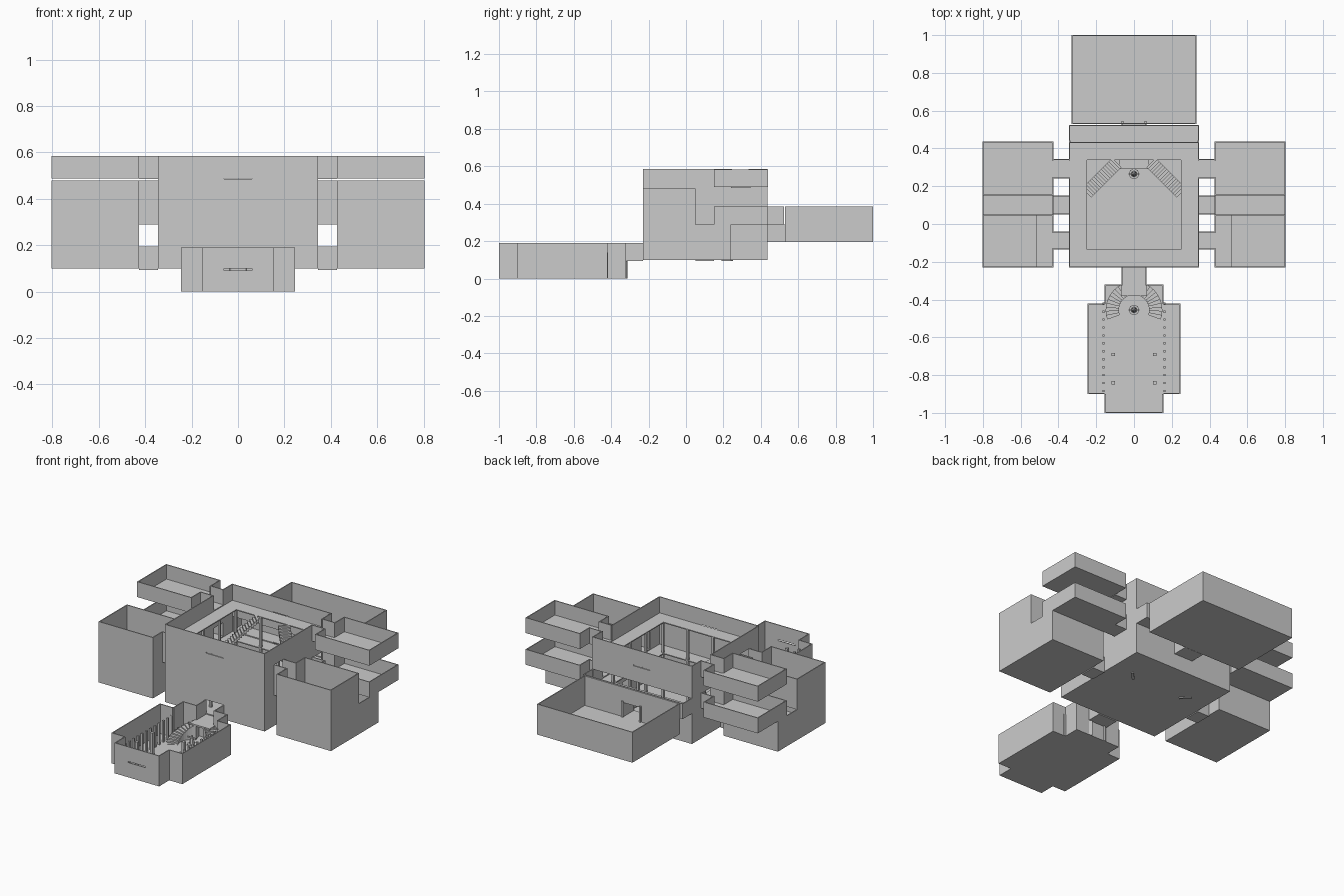
import bpy, bmesh, math
from mathutils import Matrix, Vector

if "Cube" in bpy.data.objects:
    bpy.data.objects.remove(bpy.data.objects["Cube"])

T = 0.006  # sheet thickness of walls and floors


def finish(name, bm, mirror=False, thick=False):
    me = bpy.data.meshes.new(name)
    bm.to_mesh(me)
    bm.free()
    ob = bpy.data.objects.new(name, me)
    bpy.context.collection.objects.link(ob)
    if thick:
        m = ob.modifiers.new("thickness", 'SOLIDIFY')
        m.thickness, m.offset = T, -1
    if mirror:
        m = ob.modifiers.new("mirror", 'MIRROR')
        m.use_axis = (True, False, False)
        m.use_mirror_merge = False
    return ob


def shell(name, plan, z0, z1, holes=None, mirror=False):
    """Open-topped room; holes[edge] = list of (from, to, z from, z to)."""
    bm = bmesh.new()
    bm.faces.new([bm.verts.new((x, y, z0)) for x, y in reversed(plan)])
    for i, a in enumerate(plan):
        b = plan[(i + 1) % len(plan)]
        k = 0 if abs(a[0] - b[0]) > 1e-6 else 1
        cuts = (holes or {}).get(i, [])
        lo, hi = sorted((a[k], b[k]))
        ts = sorted({lo, hi, *[c for h in cuts for c in h[:2] if lo < c < hi]}, reverse=a[k] > b[k])
        zs = sorted({z0, z1, *[c for h in cuts for c in h[2:] if z0 < c < z1]})

        def at(t, z):
            return (t, a[1], z) if k == 0 else (a[0], t, z)
        new = []
        for t, u in zip(ts, ts[1:]):
            for p, q in zip(zs, zs[1:]):
                mt, mz = (t + u) / 2, (p + q) / 2
                if not any(h[0] < mt < h[1] and h[2] < mz < h[3] for h in cuts):
                    vs = [bm.verts.new(at(*c)) for c in ((t, p), (u, p), (u, q), (t, q))]
                    bm.faces.new(vs)
                    new += vs
        bmesh.ops.remove_doubles(bm, verts=new, dist=1e-5)
    return finish(name, bm, mirror, True)


def rect(x0, x1, y0, y1):
    return [(x0, y0), (x1, y0), (x1, y1), (x0, y1)]


def box(bm, x0, x1, y0, y1, z0, z1):
    m = Matrix.Translation(((x0 + x1) / 2, (y0 + y1) / 2, (z0 + z1) / 2))
    bmesh.ops.create_cube(bm, size=1, matrix=m @ Matrix.Diagonal((x1 - x0, y1 - y0, z1 - z0, 1)))


def boxes(name, items, mirror=False):
    bm = bmesh.new()
    for it in items:
        box(bm, *it)
    return finish(name, bm, mirror)


def flight(name, a, b, width, n):
    """Straight stair from low point a to high point b, mirrored."""
    a, b = Vector(a), Vector(b)
    d = b - a
    run = d.xy.length / n
    bm = bmesh.new()
    for i in range(n):
        c = a + d * ((i + 0.5) / n)
        c.z = a.z + d.z * (i + 1) / n - 0.01
        bmesh.ops.create_cube(bm, size=1, matrix=Matrix.Translation(c)
                              @ Matrix.Rotation(math.atan2(d.y, d.x), 4, 'Z')
                              @ Matrix.Diagonal((run, width, 0.02, 1)))
    return finish(name, bm, True)


def statue(name, y, z):
    bm = bmesh.new()
    for r1, r2, h, dz in ((.028, .028, .012, 0), (.016, .012, .03, .012), (.012, .004, .022, .042)):
        bmesh.ops.create_cone(bm, cap_ends=True, segments=8, radius1=r1, radius2=r2, depth=h,
                              matrix=Matrix.Translation((0, y, z + dz + h / 2)))
    box(bm, -.03, .03, y - .003, y + .003, z + .045, z + .053)
    return finish(name, bm)


# Entrance hall: nave with side aisles
shell("entrance_hall", [(-.155, -1), (.155, -1), (.155, -.9), (.245, -.9), (.245, -.42), (.155, -.42),
                        (.155, -.32), (-.155, -.32), (-.155, -.42), (-.245, -.42), (-.245, -.9), (-.155, -.9)],
      0, .19, {0: [(-.06, .06, .092, .099)], 6: [(-.06, .06, .1, .19)]})
boxes("aisle_columns", [(.155, .167, y, y + .012, 0, .14)
                        for y in [-.89 + .042 * i for i in range(12)]], True)
boxes("nave_pillars", [(.1, .118, y, y + .018, 0, .15) for y in (-.85, -.7)], True)

# Curved double stair up to the landing
bm = bmesh.new()
cx, n = (0, -.455), 12
for i in range(n):
    h = .1 * (i + 1) / n
    a0, a1 = (math.radians(-28 + 100 * k / n) for k in (i, i + 1))
    pts = [(r * math.cos(a), cx[1] + r * math.sin(a)) for r, a in ((.08, a0), (.15, a0), (.15, a1), (.08, a1))]
    f = bm.faces.new([bm.verts.new((x, y, 0)) for x, y in pts])
    ex = bmesh.ops.extrude_face_region(bm, geom=[f])
    bmesh.ops.translate(bm, vec=(0, 0, h), verts=[v for v in ex["geom"] if isinstance(v, bmesh.types.BMVert)])
bmesh.ops.recalc_face_normals(bm, faces=bm.faces)
finish("curved_stairs", bm, True)
boxes("stair_landing", [(-.07, .07, -.38, -.325, .09, .1)])
statue("entrance_statue", -.455, T)
shell("entrance_passage", rect(-.065, .065, -.32, -.23), .094, .19,
      {0: [(-.06, .06, .1, .19)], 2: [(-.06, .06, .1, .19)]})

# Central hall with doorways on every level
shell("central_hall", rect(-.345, .345, -.23, .435), .1, .585, {
    0: [(-.06, .06, .1, .19), (-.06, .06, .481, .488)],
    2: [(-.335, .335, .296, .385), (-.06, .06, .2, .296), (-.06, .06, .481, .488)],
    **{e: [(.055, .145, .1, .19), (-.13, -.045, .296, .48), (.245, .335, .296, .38),
           (.245, .335, .491, .585)] for e in (1, 3)}})
for label, z in (("middle", .29), ("upper", .485)):
    boxes(label + "_gallery", [(-.34, .34, -.225, -.135, z - T, z), (-.34, .34, .34, .43, z - T, z),
                               (-.34, -.25, -.135, .34, z - T, z), (.25, .34, -.135, .34, z - T, z)])
for label, z, h in (("lower", .105, .18), ("middle", .29, .19)):
    boxes(label + "_gallery_columns", [(x, x + .014, y, y + .014, z, z + h)
                                       for x, y in ((.252, -.15), (.252, .02), (.252, .18), (.252, .342),
                                                    (.08, -.15), (.08, .342))], True)

# Hall stairs
boxes("hall_landing", [(-.08, .08, .29, .43, .185, .195)])
flight("lower_hall_stairs", (.2, .215, .105), (.09, .325, .195), .07, 10)
flight("upper_hall_stairs", (.25, .165, .29), (.09, .325, .485), .07, 16)
statue("hall_statue", .265, .106)

# Rear gallery, its passage and the large rear room
shell("rear_gallery", rect(-.345, .345, .435, .525), .29, .385,
      {0: [(-.335, .335, .296, .385)]})
shell("rear_passage", rect(-.065, .065, .435, .53), .194, .288,
      {0: [(-.06, .06, .2, .29)], 2: [(-.06, .06, .2, .29)]})
shell("rear_room", rect(-.33, .33, .53, 1), .195, .385, {0: [(-.06, .06, .201, .29)]})
boxes("rear_door_posts", [(.055, .067, .532, .544, .2, .3)], True)

# Tall side wings, with a low section at the back
shell("side_wing", rect(.427, .803, -.23, .24), .1, .48, {
    1: [(.05, .24, .29, .48)], 2: [(.42, .81, .29, .48)],
    3: [(.05, .24, .29, .48), (.055, .145, .106, .19), (-.13, -.045, .296, .48)]}, True)
boxes("side_wing_partition", [(.427, .803, .05 - T, .05, .29, .48)], True)
boxes("side_wing_balcony", [(.432, .52, -.225, .045, .284, .29)], True)

# Stacked side rooms at the back
for label, z in (("middle", .29), ("upper", .488)):
    top = z + .096
    shell(label + "_side_room", rect(.427, .803, .15, .438), z, top,
          {3: [(.245, .335, z + T, top)]}, True)

# Passages between the hall and the side rooms
for label, y0, y1, z0, z1 in (("lower", .05, .15, .094, .194), ("front", -.135, -.04, .29, .48),
                              ("middle_back", .24, .345, .29, .385), ("upper_back", .24, .345, .485, .585)):
    opening = [(y0 + .005, y1 - .005, z0 + T, z1)]
    shell(label + "_passage", rect(.345, .427, y0, y1), z0, z1, {1: opening, 3: opening}, True)
